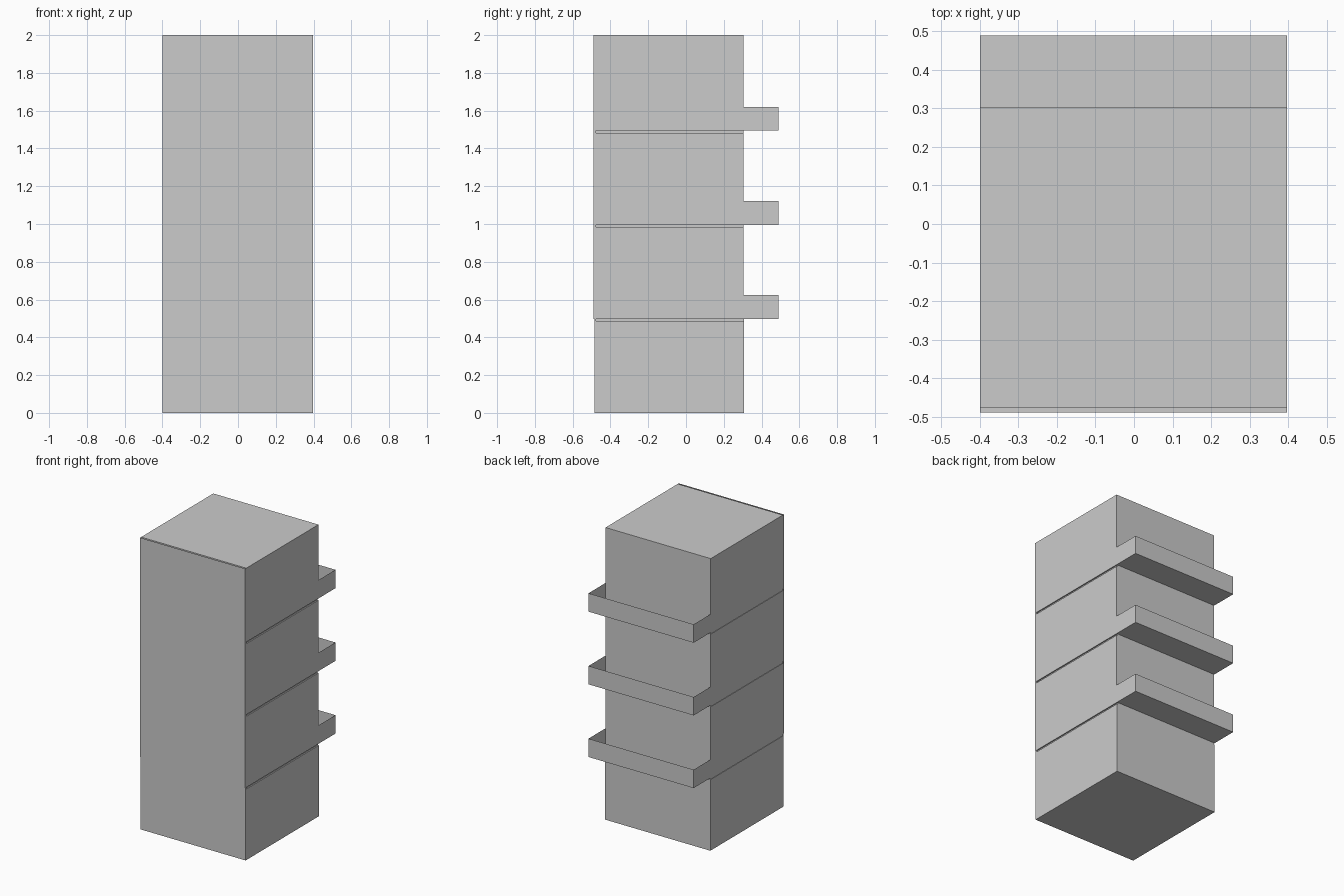
import bpy, bmesh

if "Cube" in bpy.data.objects:
    bpy.data.objects.remove(bpy.data.objects["Cube"])

X0, X1 = -0.40, 0.397      # tower width
FRONT, BACK = -0.4885, 0.304
STOREY = 0.498             # floor-to-floor height
GAP = 0.012                # shadow joint under each floor


def block(name, x, y, z, open_top=False):
    """Box from ranges; optionally an open tray without its top face."""
    bm = bmesh.new()
    bmesh.ops.create_cube(bm, size=1)
    for v in bm.verts:
        for i, r in enumerate((x, y, z)):
            v.co[i] = r[0] if v.co[i] < 0 else r[1]
    bm.normal_update()
    if open_top:
        top = [f for f in bm.faces if f.normal.z > 0.9]
        bmesh.ops.delete(bm, geom=top, context='FACES_ONLY')
    me = bpy.data.meshes.new(name)
    bm.to_mesh(me)
    bm.free()
    ob = bpy.data.objects.new(name, me)
    bpy.context.collection.objects.link(ob)
    return ob


for i in range(4):
    z0 = i * STOREY
    z1 = 2.0 if i == 3 else z0 + STOREY - GAP
    shift = 0.004 if i == 0 else 0.0   # ground floor sits slightly back
    # storey body
    block(f"storey_{i}", (X0, X1), (FRONT + 0.011, BACK + shift), (z0, z1))
    if i < 3:
        # recessed joint between storeys
        block(f"joint_{i}", (X0 + 0.003, X1 - 0.008),
              (FRONT + 0.011, BACK + shift), (z1, z0 + STOREY))
    if i > 0:
        # balcony: thin-walled tray, open at the top
        block(f"balcony_{i}", (X0, X1), (BACK, 0.4885), (z0, z0 + 0.126), True)

# thin front facade, open along the roof edge
block("ground_facade", (X0, X1), (FRONT + 0.004, FRONT + 0.011), (0, STOREY), True)
block("upper_facade", (X0, X1), (FRONT, FRONT + 0.011), (STOREY, 2.0), True)
